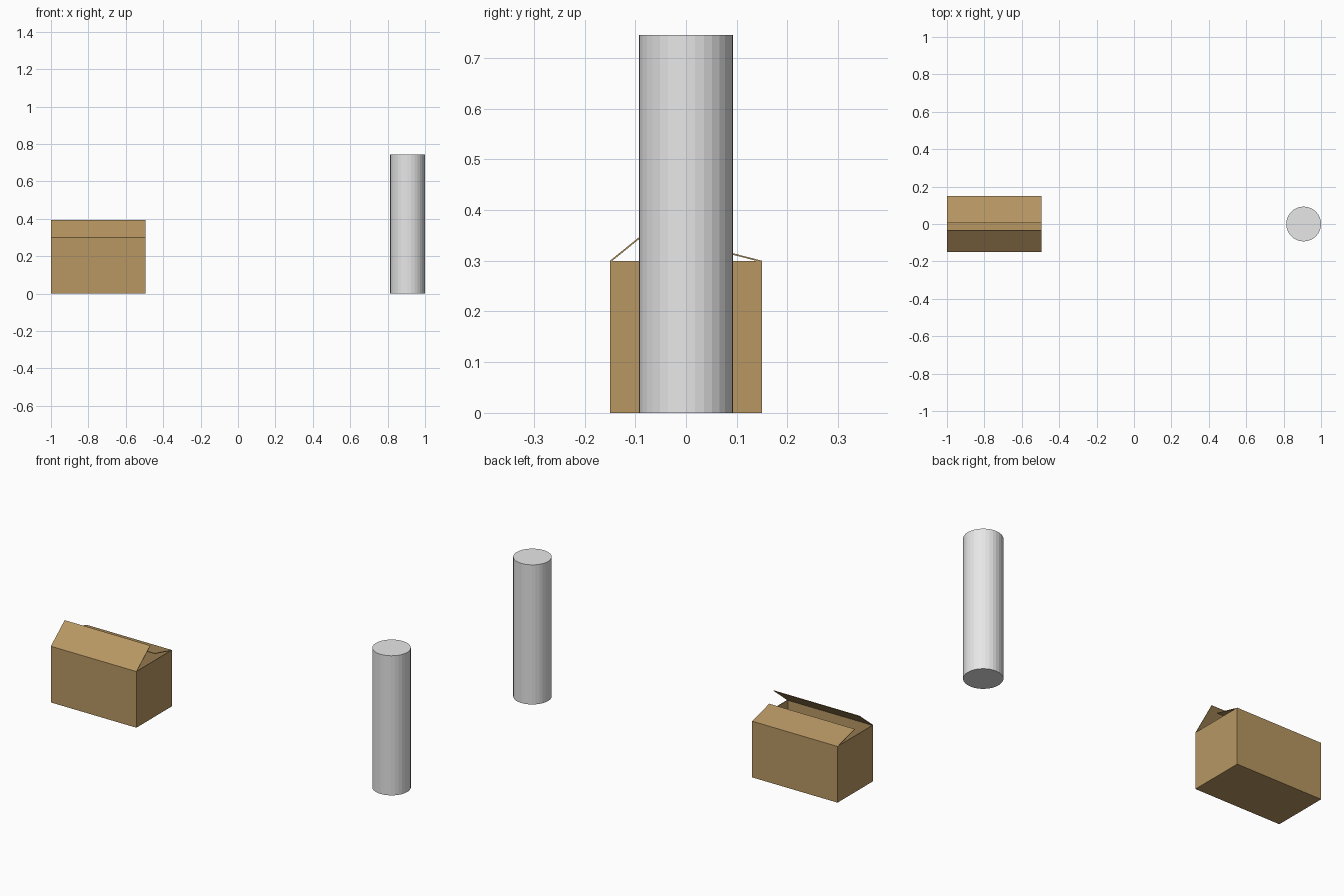
import bpy, bmesh, math

if "Cube" in bpy.data.objects:
    bpy.data.objects.remove(bpy.data.objects["Cube"])


def material(name, rgb):
    m = bpy.data.materials.new(name)
    m.diffuse_color = (*rgb, 1.0)
    m.use_nodes = True
    m.node_tree.nodes["Principled BSDF"].inputs["Base Color"].default_value = m.diffuse_color
    return m


cardboard = material("cardboard_brown", (0.48, 0.31, 0.125))
grey = material("light_grey", (0.8, 0.8, 0.8))

X0, X1 = -1.0, -0.495      # box ends
HALF, HEIGHT = 0.15, 0.30  # half depth, wall height
BOARD = 0.003              # cardboard thickness


def finish(bm, name, mat, thickness=0.0):
    mesh = bpy.data.meshes.new(name)
    bm.to_mesh(mesh)
    bm.free()
    mesh.materials.append(mat)
    ob = bpy.data.objects.new(name, mesh)
    bpy.context.collection.objects.link(ob)
    if thickness:
        mod = ob.modifiers.new("board", 'SOLIDIFY')
        mod.thickness = thickness
        mod.offset = -1
        mod.use_even_offset = True
    return ob


# Open-topped box: a cube without its lid, thickened inwards
bm = bmesh.new()
bmesh.ops.create_cube(bm, size=1)
for v in bm.verts:
    v.co.x = X1 if v.co.x > 0 else X0
    v.co.y *= 2 * HALF
    v.co.z = HEIGHT if v.co.z > 0 else 0
bm.normal_update()
bmesh.ops.delete(bm, geom=[f for f in bm.faces if f.normal.z > 0.9], context='FACES')
finish(bm, "box_body", cardboard, BOARD)


# Long flaps hinged on the front and back top edges
def flap(name, side, angle):
    a = math.radians(angle)
    y0 = side * HALF
    y1 = side * (HALF - 0.15 * math.cos(a))
    z1 = HEIGHT + 0.15 * math.sin(a)
    bm = bmesh.new()
    pts = [(X0, y0, HEIGHT), (X1, y0, HEIGHT), (X1, y1, z1), (X0, y1, z1)]
    if side > 0:
        pts.reverse()
    bm.faces.new([bm.verts.new(p) for p in pts])
    finish(bm, name, cardboard, BOARD)


flap("front_flap", -1, 39)
flap("back_flap", 1, 14.5)

# Flat-shaded upright cylinder
bpy.ops.mesh.primitive_cylinder_add(vertices=32, radius=0.093, depth=0.745,
                                    location=(0.907, 0, 0.3725))
post = bpy.context.object
post.name = "cylinder_post"
post.data.materials.append(grey)
